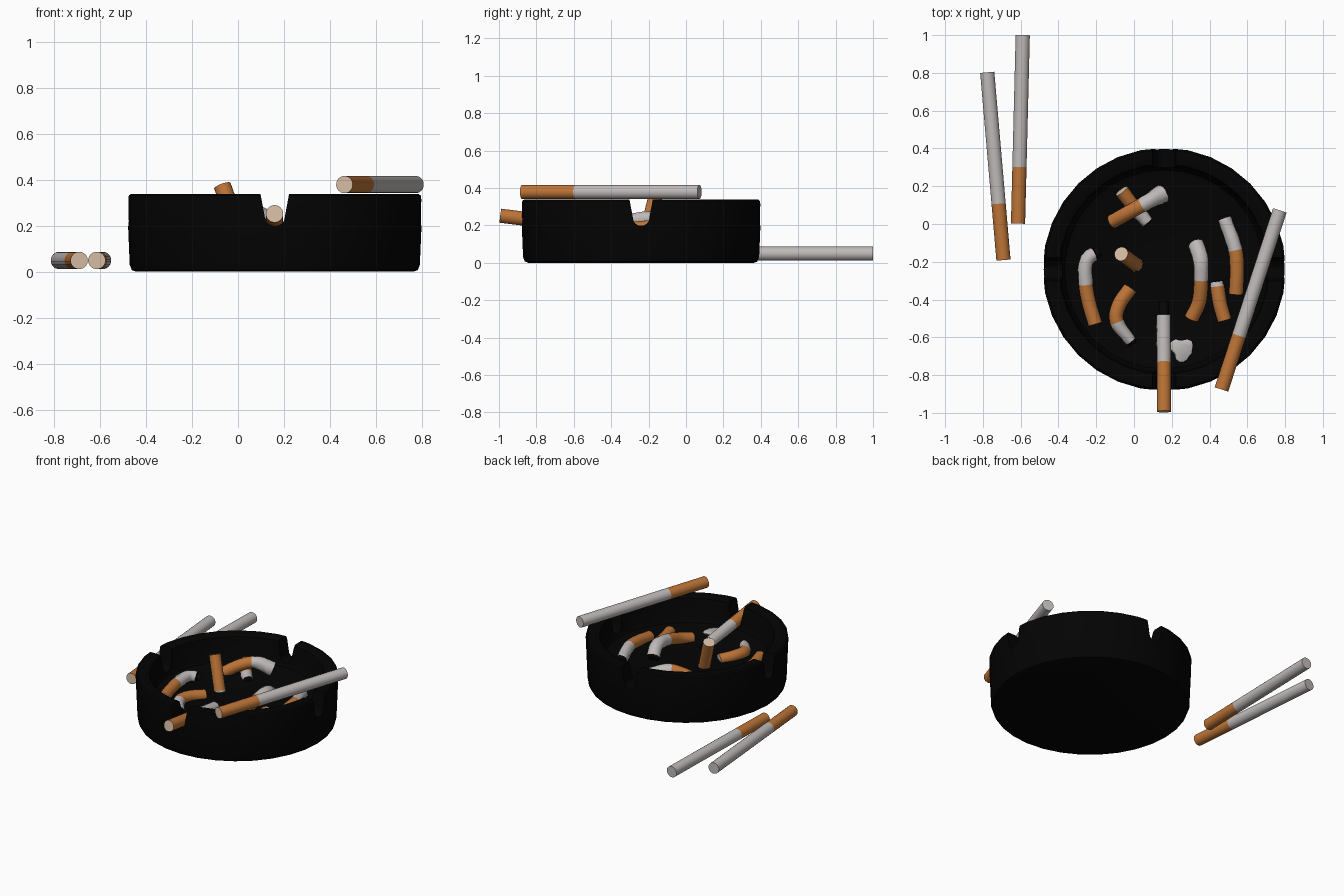
import bpy, bmesh, math, random
from mathutils import Vector

if "Cube" in bpy.data.objects:
    bpy.data.objects.remove(bpy.data.objects["Cube"])

random.seed(4)


def mat(name, rgb):
    m = bpy.data.materials.new(name)
    m.diffuse_color = (*rgb, 1)
    m.use_nodes = True
    m.node_tree.nodes["Principled BSDF"].inputs["Base Color"].default_value = m.diffuse_color
    return m


BLACK = mat("black_glaze", (0.001, 0.001, 0.001))
PAPER = mat("paper_grey_white", (0.52, 0.49, 0.48))
CORK = mat("cork_orange", (0.51, 0.175, 0.038))
TIP = mat("filter_tan", (0.66, 0.50, 0.36))
CHAR = mat("charred_black", (0.002, 0.002, 0.002))
ASH = mat("ash_grey", (0.50, 0.48, 0.47))

CX, CY, FLOOR, R = 0.16, -0.24, 0.163, 0.038


def finish(bm, name, mats, angle=40):
    bmesh.ops.recalc_face_normals(bm, faces=bm.faces)
    me = bpy.data.meshes.new(name)
    bm.to_mesh(me)
    bm.free()
    for m in mats:
        me.materials.append(m)
    ob = bpy.data.objects.new(name, me)
    bpy.context.collection.objects.link(ob)
    if angle:
        bpy.ops.object.select_all(action='DESELECT')
        ob.select_set(True)
        bpy.context.view_layer.objects.active = ob
        bpy.ops.object.shade_smooth_by_angle(angle=math.radians(angle))
    return ob


def skin(bm, rings):
    """Join consecutive rings of vertices with quads; returns faces per band."""
    n = len(rings[0])
    return [[bm.faces.new((a[i], a[(i + 1) % n], b[(i + 1) % n], b[i])) for i in range(n)]
            for a, b in zip(rings, rings[1:])]


# --- Ashtray bowl: turned profile ---
profile = [(0.603, 0.0), (0.622, 0.007), (0.631, 0.03), (0.643, 0.315), (0.641, 0.331),
           (0.631, 0.339), (0.568, 0.339), (0.556, 0.331), (0.551, 0.315),
           (0.540, 0.195), (0.527, 0.173), (0.5, FLOOR)]
bm = bmesh.new()
SEG = 32
rings = [[bm.verts.new((CX + r * math.cos(2 * math.pi * i / SEG),
                        CY + r * math.sin(2 * math.pi * i / SEG), z)) for i in range(SEG)]
         for r, z in profile]
skin(bm, rings)
bm.faces.new(rings[0])
bm.faces.new(rings[-1])
bowl = finish(bm, "ashtray_bowl", [BLACK], 0)

# --- Four rest notches: two tapered round-bottomed cutters across the bowl ---
section = [(0.068, 0.37), (0.043, 0.235)]
section += [(0.043 * math.cos(a), 0.235 - 0.037 * math.sin(a))
            for a in [math.pi * k / 8 for k in range(1, 8)]]
section += [(-0.043, 0.235), (-0.068, 0.37)]
for k in range(2):
    bm = bmesh.new()
    ends = [[bm.verts.new((CX + u, CY + v, z) if k == 0 else (CX + v, CY + u, z))
             for u, z in section] for v in (-0.8, 0.8)]
    skin(bm, ends)
    for e in ends:
        bm.faces.new(e)
    cutter = finish(bm, "notch_cutter_%d" % k, [BLACK], 0)
    cutter.hide_render = True
    mod = bowl.modifiers.new("notch", 'BOOLEAN')
    mod.object = cutter
    mod.solver = 'EXACT'
    bpy.context.view_layer.objects.active = bowl
    bpy.ops.object.modifier_apply(modifier=mod.name)
    bpy.data.objects.remove(cutter)
bpy.ops.object.select_all(action='DESELECT')
bowl.select_set(True)
bpy.context.view_layer.objects.active = bowl
bpy.ops.object.shade_smooth_by_angle(angle=math.radians(35))


def spline(pts):
    """Dense Catmull-Rom polyline through the points."""
    p = [Vector(q) for q in pts]
    p = [2 * p[0] - p[1]] + p + [2 * p[-1] - p[-2]]
    out = []
    for a, b, c, d in zip(p, p[1:], p[2:], p[3:]):
        for k in range(40):
            t = k / 40
            out.append(0.5 * (2 * b + (c - a) * t + (2 * a - 5 * b + 4 * c - d) * t * t
                              + (3 * b - a - 3 * c + d) * t ** 3))
    return out + [p[-2]]


def cigarette(name, pts, split, char=1.0, end=PAPER, taper=1.0, crumple=0.0, steps=16):
    """Swept tube from filter end; cork up to split, paper up to char, then burnt."""
    line = spline(pts)
    dist = [0.0]
    for a, b in zip(line, line[1:]):
        dist.append(dist[-1] + (b - a).length)

    def at(f):
        i = min(range(len(dist)), key=lambda j: abs(dist[j] - f * dist[-1]))
        return line[i], (line[min(i + 1, len(line) - 1)] - line[max(i - 1, 0)]).normalized()

    cuts = sorted({k / steps for k in range(steps + 1)} | {split, char})
    bm = bmesh.new()
    rings, prev, side = [], None, None
    for f in cuts:
        c, d = at(f)
        if side is None:
            side = d.orthogonal().normalized()
        else:
            side = prev.rotation_difference(d) @ side
        prev = d
        up = d.cross(side)
        r = R * (1 if f <= split else 1 + (taper - 1) * (f - split) / (1.001 - split))
        noise = crumple if f > split else crumple * 0.2
        if f > char:
            r *= 0.7
        rings.append([bm.verts.new(c + (side * math.cos(a) + up * math.sin(a))
                                   * r * (1 + random.uniform(-noise, noise)))
                      for a in [2 * math.pi * i / 20 for i in range(20)]])
    for f, band in zip(cuts, skin(bm, rings)):
        for face in band:
            face.material_index = 0 if f < split else (1 if f < char else 3)
    bm.faces.new(rings[0]).material_index = 2
    bm.faces.new(rings[-1]).material_index = 4
    return finish(bm, name, [CORK, PAPER, TIP, CHAR, end])


# --- Whole cigarettes: two on the table, one across the rim ---
for name, a, b in [("table_cigarette_left", (-0.691, -0.191, 0.049), (-0.777, 0.803, 0.049)),
                   ("table_cigarette_right", (-0.614, 0.002, 0.049), (-0.589, 1.0, 0.049)),
                   ("rim_cigarette", (0.463, -0.876, 0.379), (0.772, 0.072, 0.379))]:
    cigarette(name, [a, b], 0.288, steps=4)

# --- Half-smoked cigarette resting in the front notch ---
cigarette("notch_cigarette", [(0.159, -0.993, 0.252), (0.157, -0.41, 0.178)],
          0.46, 0.865, CHAR, 0.97, 0.02)

# --- Stubbed-out butts, filter end first (with taper of the paper) ---
butts = [
    ("butt_left", [(-0.205, -0.53, 0.17), (-0.240, -0.41, 0.172), (-0.258, -0.29, 0.18),
                   (-0.250, -0.19, 0.185), (-0.185, -0.145, 0.17)], 0.50, 0.92, 1.0),
    ("butt_front_left", [(-0.02, -0.34, 0.17), (-0.08, -0.43, 0.18), (-0.09, -0.52, 0.178),
                         (-0.005, -0.635, 0.165)], 0.58, 0.95, 0.75),
    ("butt_arched", [(0.305, -0.50, 0.172), (0.345, -0.41, 0.195), (0.355, -0.30, 0.225),
                     (0.352, -0.18, 0.232), (0.325, -0.10, 0.175)], 0.50, 0.97, 1.15),
    ("butt_right", [(0.54, -0.37, 0.17), (0.545, -0.25, 0.185), (0.535, -0.13, 0.19),
                    (0.475, 0.04, 0.172)], 0.55, 0.97, 0.95),
    ("butt_short", [(0.48, -0.51, 0.168), (0.455, -0.42, 0.17), (0.437, -0.30, 0.168)],
     0.86, 0.97, 0.8),
    ("butt_standing", [(-0.068, -0.158, 0.374), (0.014, -0.218, 0.145)], 0.93, 0.97, 0.9),
    ("butt_draped", [(-0.115, 0.012, 0.172), (-0.03, 0.06, 0.225), (0.06, 0.11, 0.25),
                     (0.16, 0.165, 0.205)], 0.58, 0.98, 1.3),
    ("butt_under", [(-0.065, 0.175, 0.2), (0.0, 0.09, 0.172), (0.075, 0.005, 0.16)],
     0.62, 0.97, 0.85),
]
for name, pts, split, char, taper in butts:
    cigarette(name, pts, split, char, CHAR, taper, 0.06)

# --- Loose ash flake on the floor ---
bm = bmesh.new()
rings = []
n = 18
lobes = [1 + 0.1 * math.sin(3 * 2 * math.pi * i / n) + random.uniform(-0.12, 0.12) for i in range(n)]
for r, z in [(0.058, FLOOR - 0.002), (0.058, FLOOR + 0.006), (0.052, FLOOR + 0.010)]:
    rings.append([bm.verts.new((0.252 + r * lobes[i] * math.cos(2 * math.pi * i / n),
                                -0.665 + r * lobes[i] * math.sin(2 * math.pi * i / n), z))
                  for i in range(n)])
skin(bm, rings)
bm.faces.new(rings[0])
bm.faces.new(rings[-1])
finish(bm, "ash_flake", [ASH])
